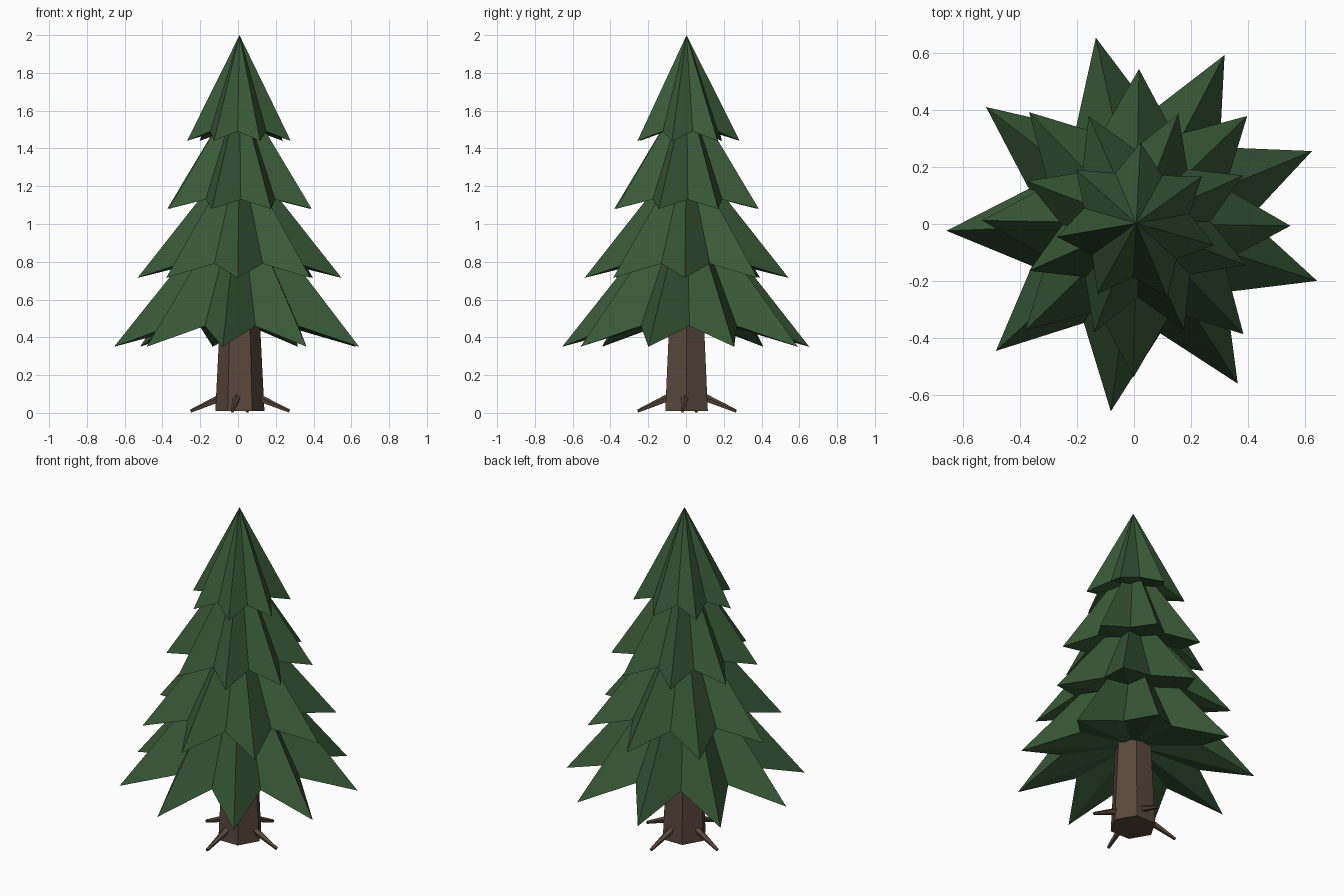
import bpy, bmesh, math
from mathutils import Vector

if "Cube" in bpy.data.objects:
    bpy.data.objects.remove(bpy.data.objects["Cube"])

CX, CY = 0.008, 0.003


def material(name, rgb):
    m = bpy.data.materials.new(name)
    m.diffuse_color = (*rgb, 1.0)
    m.use_nodes = True
    m.node_tree.nodes["Principled BSDF"].inputs["Base Color"].default_value = m.diffuse_color
    return m


GREEN = material("needle green", (0.040, 0.100, 0.039))
BROWN = material("bark brown", (0.098, 0.064, 0.045))


def finish(bm, name, mat):
    bmesh.ops.recalc_face_normals(bm, faces=bm.faces)
    mesh = bpy.data.meshes.new(name)
    bm.to_mesh(mesh)
    bm.free()
    mesh.materials.append(mat)
    ob = bpy.data.objects.new(name, mesh)
    bpy.context.collection.objects.link(ob)
    return ob


def star_tier(name, tips, start, tip_r, tip_z, notch_r, notch_z, apex_z, under_z):
    """Star-shaped cone with drooping tips and a hollowed underside."""
    bm = bmesh.new()
    apex = bm.verts.new((CX, CY, apex_z))
    under = bm.verts.new((CX, CY, under_z))
    ring = []
    for i in range(tips * 2):
        a = math.radians(start + 180 * i / tips)
        r, z = (notch_r, notch_z) if i % 2 else (tip_r, tip_z)
        ring.append(bm.verts.new((CX + r * math.cos(a), CY + r * math.sin(a), z)))
    for i, v in enumerate(ring):
        w = ring[(i + 1) % len(ring)]
        bm.faces.new((v, w, apex))
        bm.faces.new((w, v, under))
    return finish(bm, name, GREEN)


def tapered(name, p0, p1, r0, r1, sides, turn=0.0):
    """Straight tapered prism between two points."""
    p0, p1 = Vector(p0), Vector(p1)
    axis = (p1 - p0).normalized()
    ref = Vector((1, 0, 0)) if abs(axis.z) > 0.9 else Vector((0, 0, 1))
    u = (ref - axis * ref.dot(axis)).normalized()
    v = axis.cross(u)
    bm = bmesh.new()
    rings = []
    for p, r in ((p0, r0), (p1, r1)):
        rings.append([bm.verts.new(p + r * (u * math.cos(t) + v * math.sin(t)))
                      for t in (turn + 2 * math.pi * i / sides for i in range(sides))])
    for i in range(sides):
        j = (i + 1) % sides
        bm.faces.new((rings[0][i], rings[0][j], rings[1][j], rings[1][i]))
    for ring in rings:
        bm.faces.new(ring)
    return finish(bm, name, BROWN)


# Foliage tiers, bottom to top
star_tier("bottom_branches", 9, 22.3, 0.665, 0.35, 0.395, 0.46, 1.18, 0.53)
star_tier("lower_branches", 8, -1.0, 0.54, 0.715, 0.335, 0.79, 1.40, 0.85)
star_tier("upper_branches", 8, 24.0, 0.41, 1.08, 0.26, 1.13, 1.72, 1.18)
star_tier("top_branches", 7, 87.0, 0.282, 1.44, 0.19, 1.49, 2.0, 1.53)

# Six-sided trunk
tapered("trunk", (0.01, 0.003, 0.01), (0.01, 0.003, 0.6), 0.13, 0.10, 6)

# Four thin roots spreading onto the ground
root_tips = [(0.272, -0.018), (0.05, 0.265), (-0.25, 0.055), (-0.03, -0.255)]
for i, (x, y) in enumerate(root_tips):
    start = Vector((CX + (x - CX) * 0.33, CY + (y - CY) * 0.33, 0.085))
    tapered(f"root_{i + 1}", start, (x, y, 0.009), 0.022, 0.009, 5)
